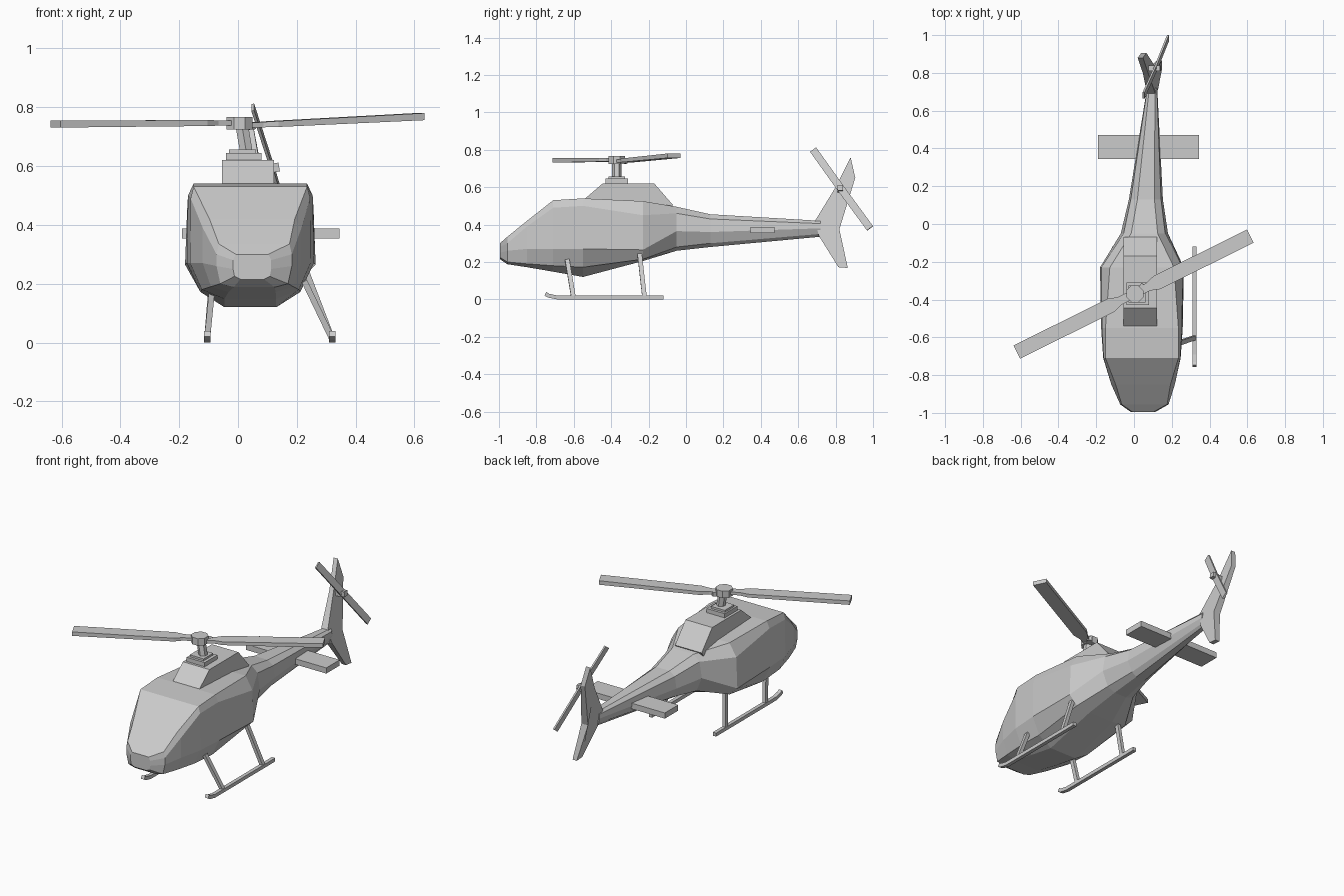
import bpy, bmesh, math
from mathutils import Vector

if "Cube" in bpy.data.objects:
    bpy.data.objects.remove(bpy.data.objects["Cube"])


def loft(name, rings):
    """Skin a list of equal-length point rings and cap both ends."""
    bm = bmesh.new()
    rows = [[bm.verts.new(p) for p in ring] for ring in rings]
    n = len(rows[0])
    for a, b in zip(rows, rows[1:]):
        for i in range(n):
            j = (i + 1) % n
            bm.faces.new((a[i], a[j], b[j], b[i]))
    bm.faces.new(rows[0])
    bm.faces.new(rows[-1])
    bmesh.ops.recalc_face_normals(bm, faces=bm.faces)
    me = bpy.data.meshes.new(name)
    bm.to_mesh(me)
    bm.free()
    ob = bpy.data.objects.new(name, me)
    bpy.context.collection.objects.link(ob)
    return ob


def box(name, x0, x1, y0, y1, z0, z1):
    return loft(name, [[(x0, y0, z), (x1, y0, z), (x1, y1, z), (x0, y1, z)] for z in (z0, z1)])


def beam(name, path, side, w, h):
    """Rectangular bar along a path; side is the width direction."""
    pts = [Vector(p) for p in path]
    s = Vector(side)
    rings = []
    for i, p in enumerate(pts):
        d = (pts[min(i + 1, len(pts) - 1)] - pts[max(i - 1, 0)]).normalized()
        u = (s - d * s.dot(d)).normalized()
        v = d.cross(u)
        rings.append([p + u * a * w / 2 + v * b * h / 2
                      for a, b in ((-1, -1), (1, -1), (1, 1), (-1, 1))])
    return loft(name, rings)


def disc(name, x, y, z0, z1, r, n, x_top=None):
    xt = x if x_top is None else x_top
    return loft(name, [[(cx + r * math.cos((i + .5) * math.tau / n),
                         y + r * math.sin((i + .5) * math.tau / n), z) for i in range(n)]
                       for cx, z in ((x, z0), (xt, z1))])


# Fuselage and tail boom: y, centre x, then half widths and heights from roof to keel
sections = [
    (-.995, .048, ((.055, .30), (.065, .28), (.065, .25), (.06, .225), (.04, .215))),
    (-.955, .055, ((.120, .335), (.128, .30), (.128, .26), (.115, .20), (.07, .188))),
    (-.85, .048, ((.145, .42), (.168, .39), (.168, .27), (.14, .19), (.08, .172))),
    (-.71, .042, ((.193, .53), (.203, .49), (.205, .27), (.165, .18), (.088, .148))),
    (-.55, .042, ((.193, .54), (.212, .50), (.216, .27), (.17, .172), (.088, .12))),
    (-.23, .042, ((.170, .525), (.215, .45), (.222, .265), (.17, .215), (.08, .205))),
    (-.05, .055, ((.070, .495), (.11, .46), (.125, .365), (.09, .28), (.04, .26))),
    (.13, .063, ((.045, .455), (.08, .43), (.09, .36), (.06, .30), (.03, .28))),
    (.72, .096, ((.015, .42), (.025, .405), (.027, .38), (.02, .35), (.012, .335))),
]
rings = []
for y, cx, half in sections:
    rings.append([(cx + w, y, z) for w, z in half] + [(cx - w, y, z) for w, z in reversed(half)])
loft("fuselage", rings)

# Engine cowl on the roof
cowl = [(-.55, .53), (-.445, .62), (-.17, .62), (-.07, .505), (-.10, .46), (-.5, .46)]
loft("engine_cowl", [[(x, y, z) for y, z in cowl] for x in (-.055, .122)])

# Rotor mast and hub
box("mast_base", -.04, .08, -.43, -.31, .615, .645)
box("mast_collar", -.03, .062, -.415, -.325, .645, .657)
disc("rotor_mast", .028, -.37, .65, .745, .025, 6, .012)
disc("rotor_hub", .005, -.37, .725, .767, .048, 8)
beam("hub_link", [(.02, -.36, .735), (.05, -.32, .738)], (0, 0, 1), .025, .025)

# Main rotor blades, narrow at the root
ang = math.radians(26.4)
along, across = Vector((math.cos(ang), math.sin(ang), 0)), Vector((-math.sin(ang), math.cos(ang), 0))
hub = Vector((0, -.37, 0))
for name, sgn, z_root, z_tip, length in (("right", 1, .737, .768, .688), ("left", -1, .747, .743, .693)):
    rings = []
    for r, w, h in ((.03, .045, .016), (.085, .045, .018), (.135, .078, .02), (length, .078, .024)):
        z = z_root + (z_tip - z_root) * r / length
        c = hub + along * sgn * r + Vector((0, 0, z))
        rings.append([c + across * a * w / 2 + Vector((0, 0, b * h / 2))
                      for a, b in ((-1, -1), (1, -1), (1, 1), (-1, 1))])
    loft(name + "_rotor_blade", rings)

# Tail fin, leaning sideways
fin = [(.69, .42), (.80, .60), (.88, .76), (.905, .65), (.82, .375), (.865, .168), (.815, .172), (.71, .34)]
loft("tail_fin", [[(.098 - .17 * (z - .38) + s * (.022 if .3 < z < .5 else .014), y, z)
                   for y, z in fin] for s in (-1, 1)])

# Horizontal stabilizer
box("tail_stabilizer", -.19, .345, .345, .472, .354, .388)

# Tail rotor
beam("tail_rotor", [(.05, .68, .80), (.118, .83, .59), (.18, .984, .38)], (0, .81, .58), .04, .01)
beam("tail_rotor_shaft", [(.07, .825, .585), (.14, .825, .597)], (0, 1, 0), .03, .03)

# Landing skids and their struts
for name, x, x_front, x_rear in (("right", .32, .225, .225), ("left", -.105, -.085, -.085)):
    beam(name + "_skid", [(x, -.752, .03), (x, -.735, .02), (x, -.69, .0105), (x, -.12, .0105)],
         (1, 0, 0), .022, .021)
    beam(name + "_front_strut", [(x_front, -.635, .21), (x, -.602, .012)], (0, 1, 0), .024, .02)
    beam(name + "_rear_strut", [(x_rear, -.25, .26), (x, -.222, .012)], (0, 1, 0), .024, .02)
